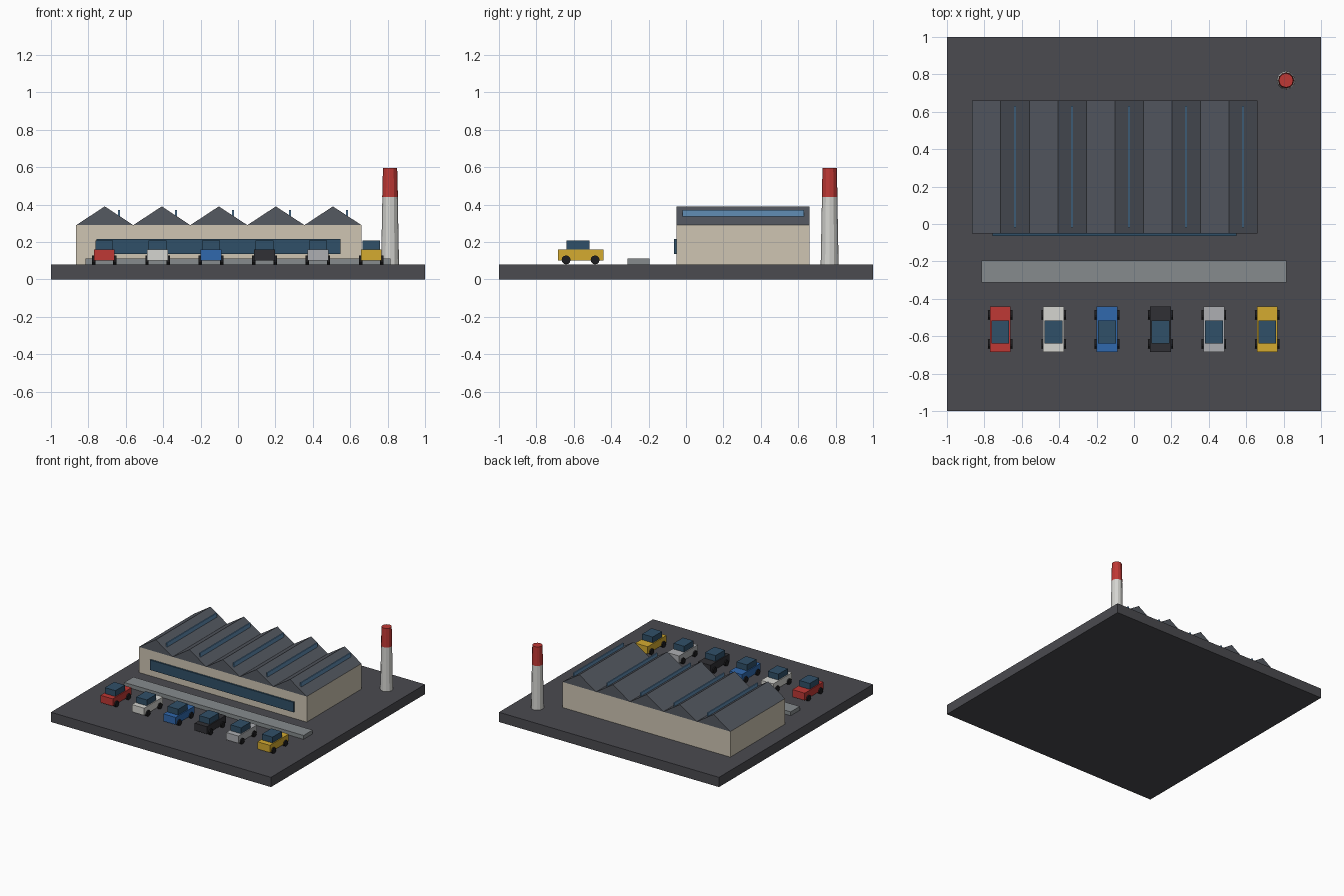
import bpy, math

if "Cube" in bpy.data.objects:
    bpy.data.objects.remove(bpy.data.objects["Cube"])

mats = {}
def paint(obj, name, rgb):
    if name not in mats:
        mats[name] = bpy.data.materials.new(name)
        mats[name].diffuse_color = (*rgb, 1)
    obj.data.materials.append(mats[name])

ASPHALT = ("asphalt", (0.07, 0.07, 0.08))
WALL = ("wall_beige", (0.62, 0.56, 0.45))
ROOF = ("roof_slate", (0.09, 0.10, 0.12))
GLASS = ("dark_glass", (0.03, 0.08, 0.14))
SKY = ("skylight_glass", (0.12, 0.27, 0.46))
PAVE = ("paving", (0.24, 0.26, 0.27))
WHITE = ("white_paint", (0.66, 0.66, 0.63))
RED = ("red_paint", (0.52, 0.04, 0.035))
RUBBER = ("rubber", (0.012, 0.012, 0.014))

def mesh_obj(name, verts, faces, mat):
    me = bpy.data.meshes.new(name)
    me.from_pydata(verts, [], faces)
    me.update()
    o = bpy.data.objects.new(name, me)
    bpy.context.collection.objects.link(o)
    paint(o, *mat)
    return o

def box(name, x, y, z, mat):
    """Box from (min, max) pairs."""
    bpy.ops.mesh.primitive_cube_add(size=1, location=[sum(p) / 2 for p in (x, y, z)])
    o = bpy.context.object
    o.name = name
    o.scale = [p[1] - p[0] for p in (x, y, z)]
    bpy.ops.object.transform_apply(location=False, rotation=False, scale=True)
    paint(o, *mat)
    return o

def cone(name, r1, r2, z0, z1, x, y, mat, sides=12):
    bpy.ops.mesh.primitive_cone_add(vertices=sides, radius1=r1, radius2=r2,
                                    depth=z1 - z0, location=(x, y, (z0 + z1) / 2))
    bpy.context.object.name = name
    paint(bpy.context.object, *mat)

# Ground slab, hall, front window band, walkway
G = 0.08
box("ground_slab", (-1, 1), (-1, 1), (0, G), ASPHALT)
box("factory_hall", (-0.865, 0.66), (-0.05, 0.66), (G, 0.29), WALL)
box("front_window_band", (-0.757, 0.547), (-0.063, -0.045), (0.135, 0.217), GLASS)
box("walkway", (-0.815, 0.815), (-0.313, -0.195), (G, 0.112), PAVE)

# Roof ridges with skylight strips
W = 0.305
for i in range(5):
    x0 = -0.865 + W * i
    profile = [(x0, 0.29), (x0 + W, 0.29), (x0 + W / 2, 0.39)]
    verts = [(x, y, z) for y in (-0.05, 0.66) for x, z in profile]
    mesh_obj(f"roof_ridge_{i+1}", verts,
             [(0, 1, 2), (5, 4, 3), (0, 3, 4, 1), (1, 4, 5, 2), (2, 5, 3, 0)], ROOF)
    xs = x0 + 0.228
    box(f"skylight_{i+1}", (xs - 0.005, xs + 0.005), (-0.02, 0.63), (0.315, 0.372), SKY)

# Chimney
cone("chimney_shaft", 0.048, 0.041, G, 0.445, 0.813, 0.768, WHITE)
cone("chimney_top", 0.042, 0.038, 0.44, 0.595, 0.813, 0.768, RED)

# Parked cars
colours = [RED, WHITE, ("blue_paint", (0.03, 0.14, 0.42)), ("black_paint", (0.03, 0.03, 0.035)),
           ("silver_paint", (0.42, 0.43, 0.45)), ("yellow_paint", (0.66, 0.41, 0.03))]
for i, colour in enumerate(colours):
    x = -0.715 + 0.2855 * i
    box(f"car_body_{i+1}", (x - 0.056, x + 0.056), (-0.684, -0.44), (0.1, 0.16), colour)
    box(f"car_cabin_{i+1}", (x - 0.048, x + 0.048), (-0.639, -0.517), (0.16, 0.208), GLASS)
    for side in (-1, 1):
        for y in (-0.641, -0.486):
            bpy.ops.mesh.primitive_cylinder_add(vertices=12, radius=0.024, depth=0.018,
                location=(x + side * 0.057, y, 0.104), rotation=(0, math.pi / 2, 0))
            bpy.context.object.name = f"car_wheel_{i+1}"
            paint(bpy.context.object, *RUBBER)

for m in bpy.data.materials:
    if m.users and not m.is_grease_pencil:
        m.use_nodes = True
        m.node_tree.nodes["Principled BSDF"].inputs["Base Color"].default_value = m.diffuse_color
